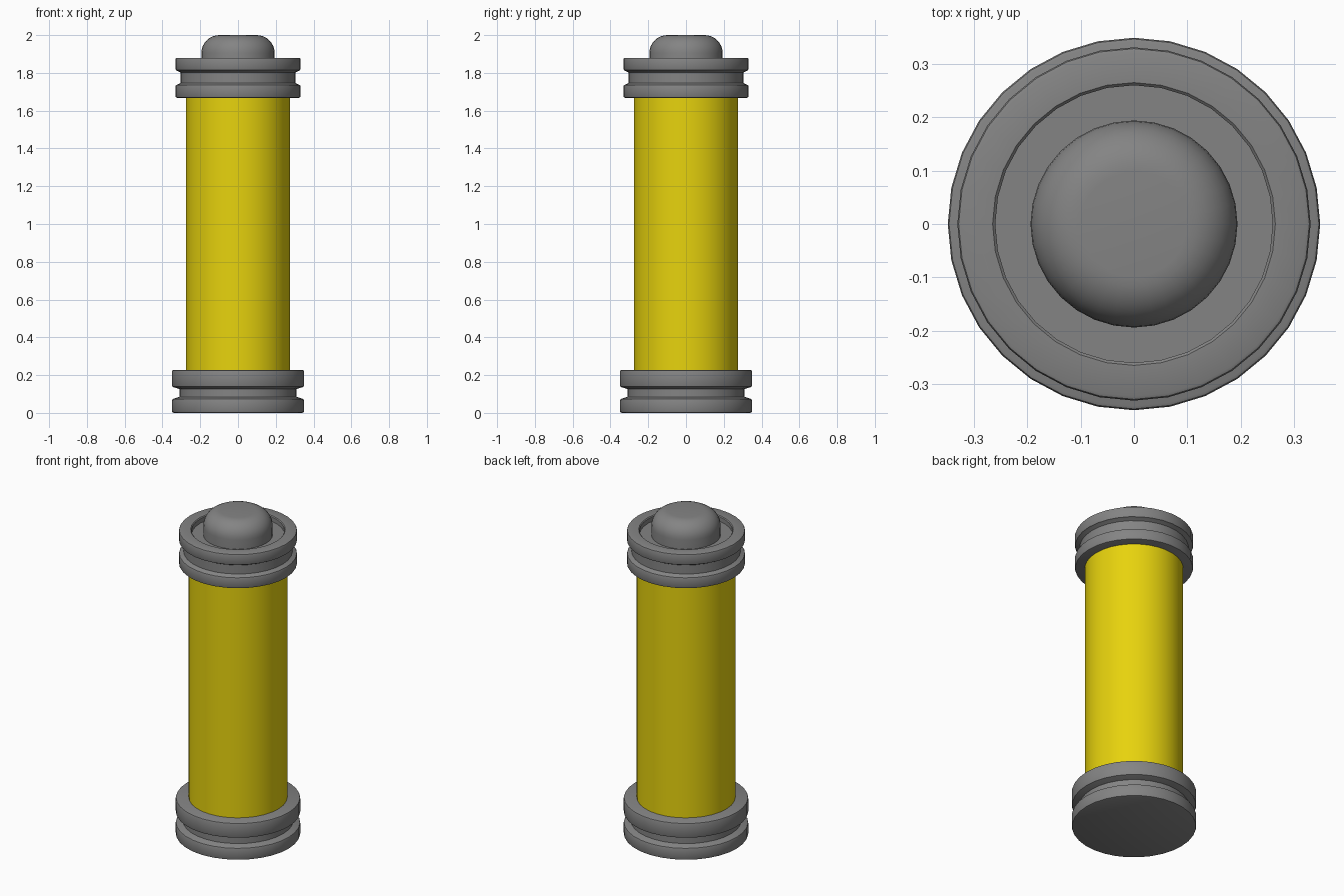
import bpy, bmesh, math

if "Cube" in bpy.data.objects:
    bpy.data.objects.remove(bpy.data.objects["Cube"])

SIDES = 32
GREY = (0.23, 0.23, 0.23, 1)
YELLOW = (0.8, 0.65, 0.004, 1)


def material(name, color):
    mat = bpy.data.materials.new(name)
    mat.diffuse_color = color
    mat.use_nodes = True
    mat.node_tree.nodes["Principled BSDF"].inputs["Base Color"].default_value = mat.diffuse_color
    return mat


grey = material("dark_metal", GREY)
yellow = material("yellow_paint", YELLOW)


def lathe(name, profile, mat):
    """Revolve an (r, z) profile around z; r == 0 ends become a single pole."""
    bm = bmesh.new()
    rings = []
    for r, z in profile:
        if r == 0:
            rings.append([bm.verts.new((0, 0, z))] * SIDES)
        else:
            rings.append([bm.verts.new((r * math.cos(2 * math.pi * i / SIDES),
                                        r * math.sin(2 * math.pi * i / SIDES), z))
                          for i in range(SIDES)])
    for a, b in zip(rings, rings[1:]):
        for i in range(SIDES):
            j = (i + 1) % SIDES
            bm.faces.new(list(dict.fromkeys((a[i], a[j], b[j], b[i]))))
    bmesh.ops.recalc_face_normals(bm, faces=bm.faces)
    mesh = bpy.data.meshes.new(name)
    bm.to_mesh(mesh)
    bm.free()
    mesh.materials.append(mat)
    ob = bpy.data.objects.new(name, mesh)
    bpy.context.collection.objects.link(ob)
    bpy.ops.object.select_all(action='DESELECT')
    ob.select_set(True)
    bpy.context.view_layer.objects.active = ob
    bpy.ops.object.shade_smooth_by_angle(angle=math.radians(35))
    return ob


def flange(r, z0, z1, c=0.008):
    """Outer edge of a flange with softened corners."""
    return [(r - c, z0), (r - c * 0.3, z0 + c * 0.3), (r, z0 + c),
            (r, z1 - c), (r - c * 0.3, z1 - c * 0.3), (r - c, z1)]


# Base: two flanges with a groove between, closed top and bottom
lathe("base_cap", [(0, 0)] + flange(0.349, 0, 0.075)
      + [(0.31, 0.085), (0.31, 0.126)]
      + flange(0.349, 0.136, 0.228) + [(0, 0.228)], grey)

# Yellow tube
lathe("body_tube", [(0, 0.2), (0.276, 0.2), (0.276, 1.69), (0, 1.69)], yellow)

# Top cap: two flanges with a groove, and a shallow recess on top
lathe("top_cap", [(0, 1.668)] + flange(0.331, 1.668, 1.737)
      + [(0.305, 1.747), (0.305, 1.802)]
      + flange(0.331, 1.812, 1.88)
      + [(0.265, 1.88), (0.26, 1.875), (0.26, 1.848), (0, 1.848)], grey)

# Terminal button: straight wall rounding over to a flat top
R, C = 0.194, 0.095
arc = [(R - C + C * math.cos(t), 2 - C + C * math.sin(t))
       for t in (math.pi / 2 * k / 8 for k in range(9))]
lathe("terminal_button", [(0, 1.82), (R, 1.82)] + arc + [(0, 2)], grey)
